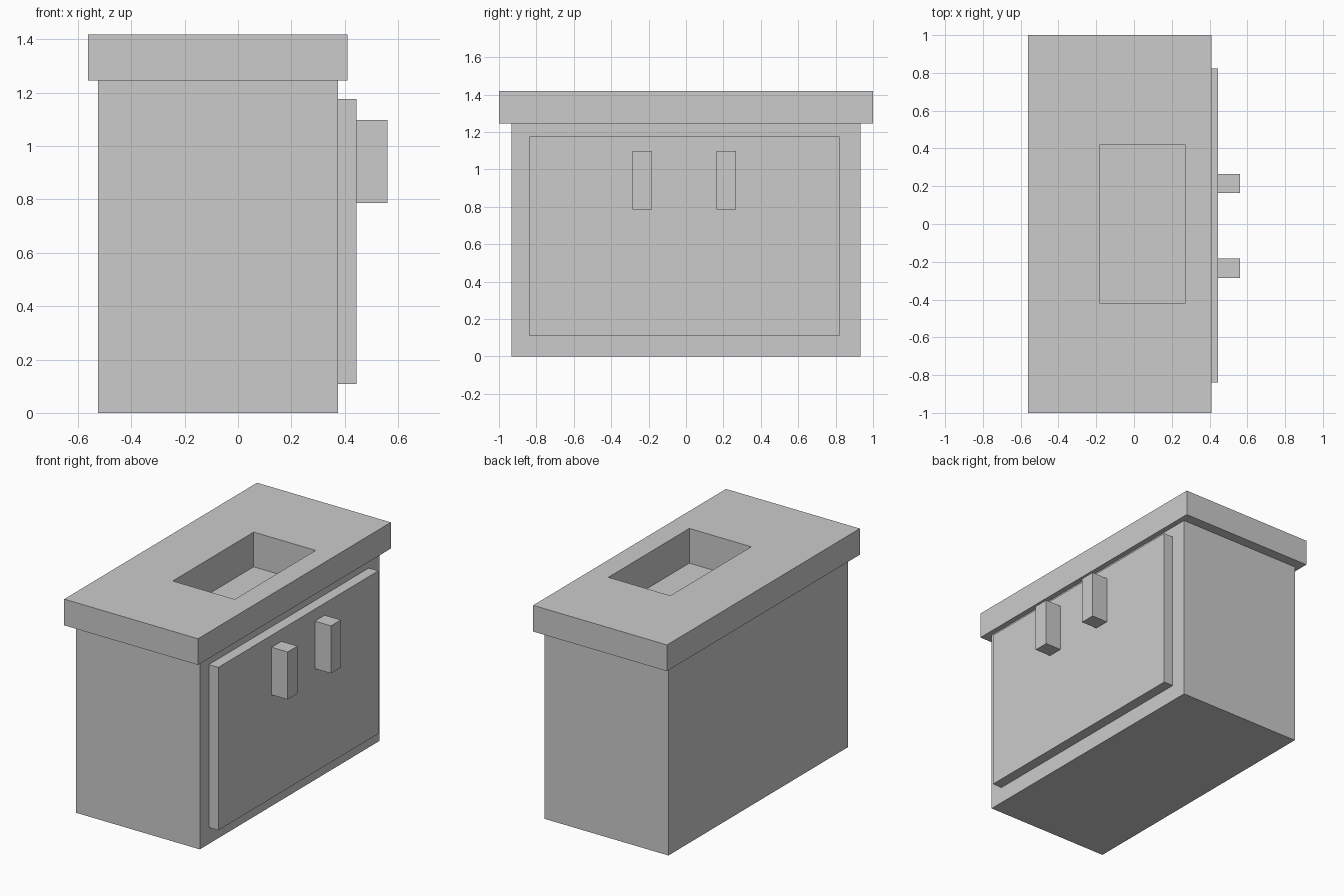
import bpy, bmesh

if "Cube" in bpy.data.objects:
    bpy.data.objects.remove(bpy.data.objects["Cube"])


def ring_mesh(name, rings, cap_start=True, cap_end=True):
    """Join stacked rectangles (x0, x1, y0, y1, z) into one flat-faced object."""
    bm = bmesh.new()
    loops = []
    for x0, x1, y0, y1, z in rings:
        corners = [(x0, y0), (x1, y0), (x1, y1), (x0, y1)]
        loops.append([bm.verts.new((x, y, z)) for x, y in corners])
    for a, b in zip(loops, loops[1:]):
        for i in range(4):
            j = (i + 1) % 4
            bm.faces.new((a[i], a[j], b[j], b[i]))
    if cap_start:
        bm.faces.new(loops[0][::-1])
    if cap_end:
        bm.faces.new(loops[-1])
    mesh = bpy.data.meshes.new(name)
    bm.to_mesh(mesh)
    bm.free()
    obj = bpy.data.objects.new(name, mesh)
    bpy.context.collection.objects.link(obj)
    return obj


def box(name, x0, x1, y0, y1, z0, z1):
    return ring_mesh(name, [(x0, x1, y0, y1, z0), (x0, x1, y0, y1, z1)])


BODY = (-0.525, 0.375, -0.932, 0.932)
TOP = (-0.562, 0.41, -1.0, 1.0)
BASIN = (-0.18, 0.27, -0.42, 0.42)

# Cabinet body, open where the countertop covers it
ring_mesh("cabinet", [(*BODY, 0), (*BODY, 1.246)], cap_end=False)

# Countertop: underside lip, outer edge, top surface, then down into the sink
ring_mesh("countertop_with_basin",
          [(*BODY, 1.246), (*TOP, 1.246), (*TOP, 1.418),
           (*BASIN, 1.418), (*BASIN, 1.19)], cap_start=False)

# Raised door panel on the +x side
box("door_panel", 0.375, 0.444, -0.838, 0.822, 0.108, 1.177)

# Two block handles
for side, y in (("left", -0.234), ("right", 0.215)):
    box(f"{side}_handle", 0.444, 0.56, y - 0.051, y + 0.051, 0.786, 1.098)
